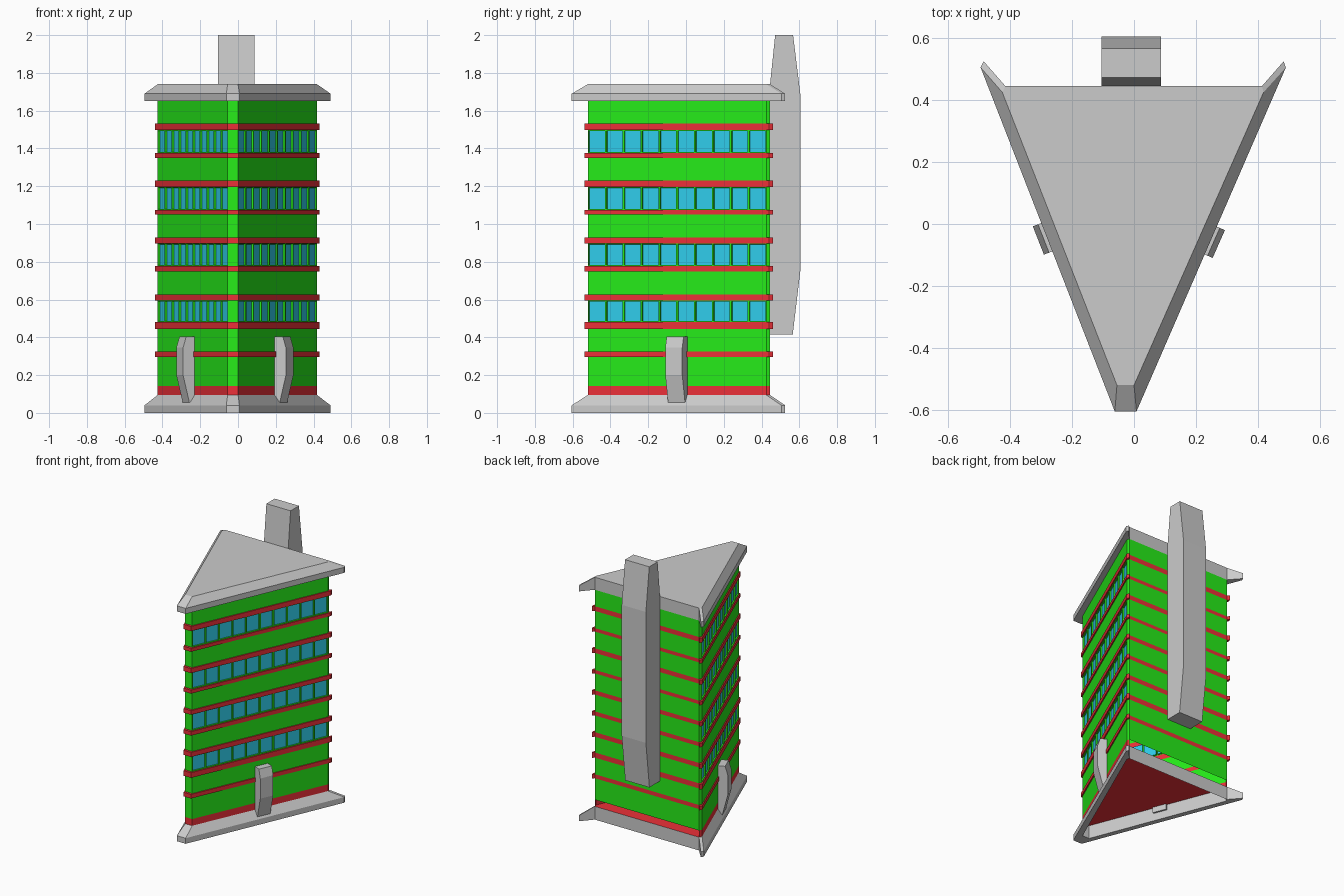
import bpy, bmesh
from mathutils import Vector

if "Cube" in bpy.data.objects:
    bpy.data.objects.remove(bpy.data.objects["Cube"])

# Plan outline (open at the back) and how far each corner flares at a ledge
INNER = [Vector(p) for p in [(-.415, .445), (-.425, .425), (-.055, -.52),
                             (0, -.52), (.418, .425), (.413, .445)]]
OUTER = [Vector(p) for p in [(-.485, .525), (-.495, .505), (-.062, -.605),
                             (.008, -.605), (.49, .505), (.483, .525)]]


def material(name, rgb):
    m = bpy.data.materials.new(name)
    m.diffuse_color = (*rgb, 1)
    m.use_nodes = True
    m.node_tree.nodes["Principled BSDF"].inputs["Base Color"].default_value = m.diffuse_color
    return m


GREEN = material("green", (.02, .85, .01))
RED = material("red", (.85, .03, .04))
BLUE = material("blue", (.03, .62, .85))


def finish(name, bm, *mats):
    me = bpy.data.meshes.new(name)
    bm.to_mesh(me)
    bm.free()
    ob = bpy.data.objects.new(name, me)
    bpy.context.collection.objects.link(ob)
    for m in mats:
        me.materials.append(m)
    return ob


def face(bm, pts):
    return bm.faces.new([bm.verts.new(p) for p in pts])


def wall(bm, a, b, z0, z1):
    return face(bm, [(*a, z0), (*b, z0), (*b, z1), (*a, z1)])


def ledge(name, z0, z1, z2, flare, mat=None, top=False):
    """Sweep a ledge section round three sides; the back stays flush."""
    bm = bmesh.new()
    rings = []
    for i, o in zip(INNER, OUTER):
        o = i.lerp(o, flare)
        rings.append([bm.verts.new(p) for p in
                      [(*i, z0), (*o, z0), (*o, z1), (*i, z2)]])
    for a, b in zip(rings, rings[1:]):
        for k in range(4):
            n = (k + 1) % 4
            bm.faces.new((a[k], b[k], b[n], a[n]))
    bm.faces.new(rings[0])
    bm.faces.new(rings[-1][::-1])
    wall(bm, INNER[-1], INNER[0], z0, z2)
    if top:
        face(bm, [(*p, z2) for p in INNER])
    return finish(name, bm, *([mat] if mat else []))


# Base ring and roof
ledge("base_plinth", 0, .04, .095, 1)
ledge("roof", 1.65, 1.69, 1.74, 1, top=True)

# Floor with flush red skirting, open at the back
bm = bmesh.new()
face(bm, [(*p, .095) for p in reversed(INNER)])
for a, b in zip(INNER, INNER[1:]):
    wall(bm, a, b, .095, .143)
finish("floor_and_skirting", bm, RED)

# Projecting red bands
BANDS = [(.297, .326), (.445, .482), (.595, .628), (.748, .777), (.898, .928),
         (1.05, 1.075), (1.197, 1.23), (1.35, 1.375), (1.498, 1.532)]
for n, (z0, z1) in enumerate(BANDS):
    ledge(f"band_{n + 1}", z0, z1, z1, .19, RED)

# Green walls between bands, every second storey with rows of recessed panes
bm = bmesh.new()
panes = []
lows = [.143] + [b[1] for b in BANDS]
highs = [b[0] for b in BANDS] + [1.65]
for n, (z0, z1) in enumerate(zip(lows, highs)):
    for k in range(6):
        a, b = INNER[k], INNER[(k + 1) % 6]
        if n in (2, 4, 6, 8) and k in (1, 3):
            for c in range(10):
                panes.append(wall(bm, a.lerp(b, c / 10), a.lerp(b, (c + 1) / 10), z0, z1))
        else:
            wall(bm, a, b, z0, z1)
bm.normal_update()
bmesh.ops.inset_individual(bm, faces=panes, thickness=.007, depth=0)
bmesh.ops.inset_individual(bm, faces=panes, thickness=.0005, depth=-.01)
for f in panes:
    f.material_index = 1
finish("walls_and_windows", bm, GREEN, BLUE)


def slab(name, profile, origin, out, along, half):
    """Extrude an (outward, z) profile sideways by half each way."""
    bm = bmesh.new()
    side = [[bm.verts.new((*(origin + out * d + along * s), z)) for d, z in profile]
            for s in (-half, half)]
    n = len(profile)
    bm.faces.new(side[0])
    bm.faces.new(side[1][::-1])
    for i in range(n):
        j = (i + 1) % n
        bm.faces.new((side[0][i], side[1][i], side[1][j], side[0][j]))
    bmesh.ops.recalc_face_normals(bm, faces=bm.faces)
    return finish(name, bm)


# Tall chimney slab on the back
slab("back_chimney", [(0, .415), (.12, .415), (.16, .75), (.16, 1.69), (.122, 2),
                      (.027, 2), (0, 1.74)],
     Vector((-.009, .445)), Vector((0, 1)), Vector((1, 0)), .096)

# Small buttress on each long side
BUTTRESS = [(-.012, .055), (.03, .055), (.066, .2), (.066, .345), (.048, .405), (-.012, .405)]
for name, a, b, flip in (("left_buttress", INNER[2], INNER[1], -1),
                         ("right_buttress", INNER[3], INNER[4], 1)):
    t = (b - a).normalized()
    slab(name, BUTTRESS, a + t * .527, Vector((t.y, -t.x)) * flip, t, .049)
